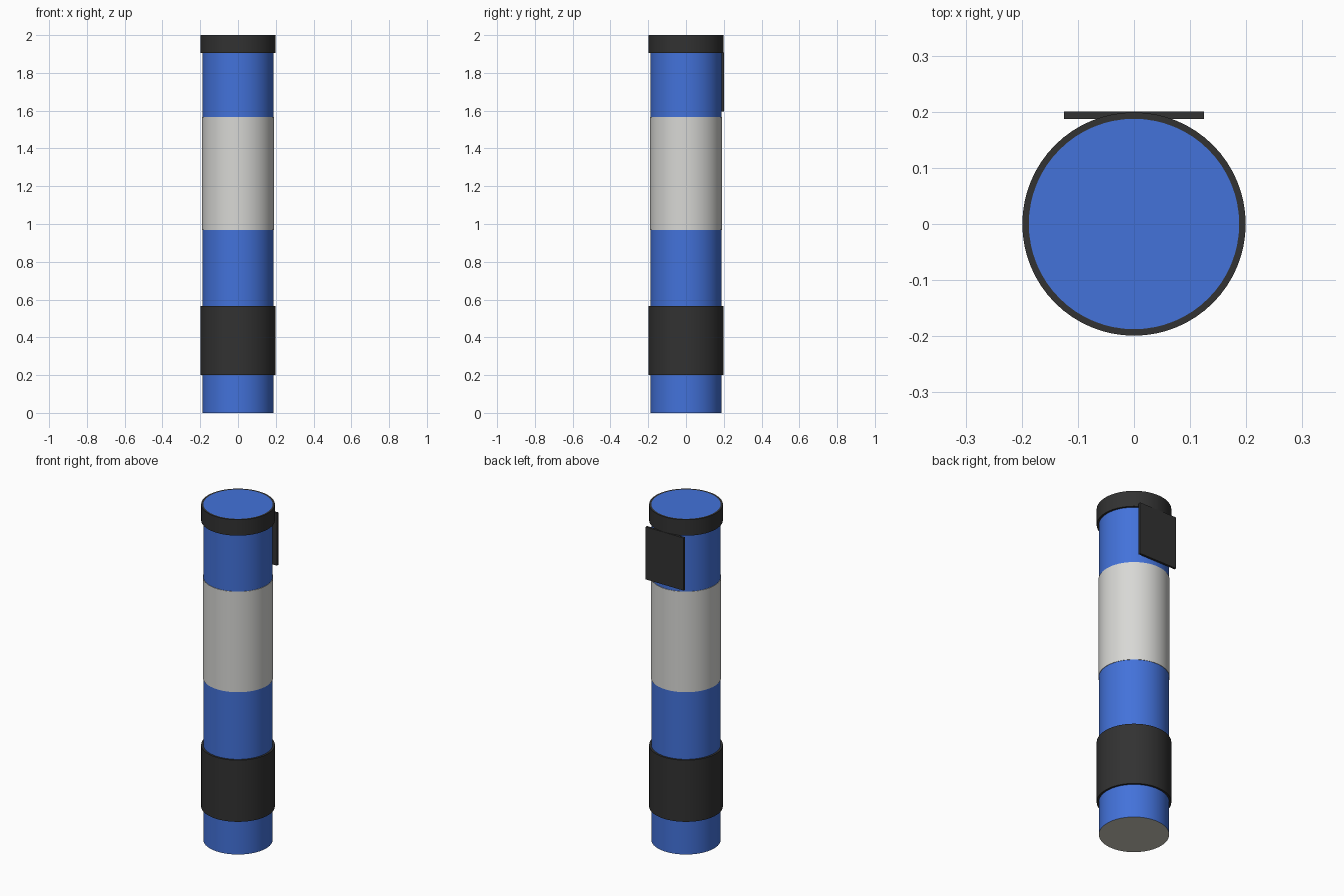
import bpy
import bmesh
import math

cube = bpy.data.objects.get("Cube")
if cube:
    bpy.data.objects.remove(cube, do_unlink=True)

SIDES = 64
BODY_R = 0.1875
BAND_R = 0.199


def material(name, srgb):
    """Flat material from 0-255 display values, stored as linear."""
    lin = [c / 255 / 12.92 if c / 255 <= 0.04045 else ((c / 255 + 0.055) / 1.055) ** 2.4 for c in srgb]
    mat = bpy.data.materials.new(name)
    mat.use_nodes = True
    colour = (*lin, 1.0)
    mat.diffuse_color = colour
    bsdf = next(n for n in mat.node_tree.nodes if n.type == 'BSDF_PRINCIPLED')
    bsdf.inputs["Base Color"].default_value = colour
    return mat


blue = material("blue", (67, 114, 218))
white = material("off_white", (216, 216, 213))
black = material("black", (50, 50, 50))
lens = material("warm_white", (205, 203, 190))


def shade(obj):
    bpy.ops.object.select_all(action='DESELECT')
    obj.select_set(True)
    bpy.context.view_layer.objects.active = obj
    bpy.ops.object.shade_smooth_by_angle(angle=math.radians(30))


def make_object(name, bm, *mats):
    bmesh.ops.recalc_face_normals(bm, faces=bm.faces)
    mesh = bpy.data.meshes.new(name)
    bm.to_mesh(mesh)
    bm.free()
    obj = bpy.data.objects.new(name, mesh)
    bpy.context.collection.objects.link(obj)
    for mat in mats:
        mesh.materials.append(mat)
    return obj


def sleeve(name, radius, z0, z1, mat):
    """Closed ring fitted around the body, lathed from a rectangle."""
    bm = bmesh.new()
    profile = [(BODY_R, z0), (radius, z0), (radius, z1), (BODY_R, z1)]
    verts = [bm.verts.new((r, 0, z)) for r, z in profile]
    edges = [bm.edges.new((verts[i], verts[(i + 1) % 4])) for i in range(4)]
    bmesh.ops.spin(bm, geom=verts + edges, cent=(0, 0, 0), axis=(0, 0, 1),
                   angle=math.tau, steps=SIDES, use_merge=True)
    bmesh.ops.remove_doubles(bm, verts=bm.verts, dist=1e-5)
    obj = make_object(name, bm, mat)
    shade(obj)


# Cylindrical body with a pale disc on its underside
bm = bmesh.new()
bmesh.ops.create_cone(bm, cap_ends=True, segments=SIDES, radius1=BODY_R, radius2=BODY_R, depth=2.0)
bmesh.ops.translate(bm, verts=bm.verts, vec=(0, 0, 1.0))
body = make_object("body", bm, blue, lens)
for face in body.data.polygons:
    face.material_index = 1 if face.normal.z < -0.5 else 0
shade(body)

# Grip, label and end cap wrapped around the body
sleeve("grip_band", BAND_R, 0.20, 0.567, black)
sleeve("label_band", 0.19, 0.968, 1.567, white)
sleeve("end_cap_rim", BAND_R, 1.905, 2.0, black)

# Flat clip plate on the back, just below the cap
bm = bmesh.new()
bmesh.ops.create_cube(bm, size=1.0)
bmesh.ops.scale(bm, verts=bm.verts, vec=(0.25, 0.013, 0.313))
bmesh.ops.translate(bm, verts=bm.verts, vec=(0, 0.194, 1.7515))
make_object("clip_plate", bm, black)
